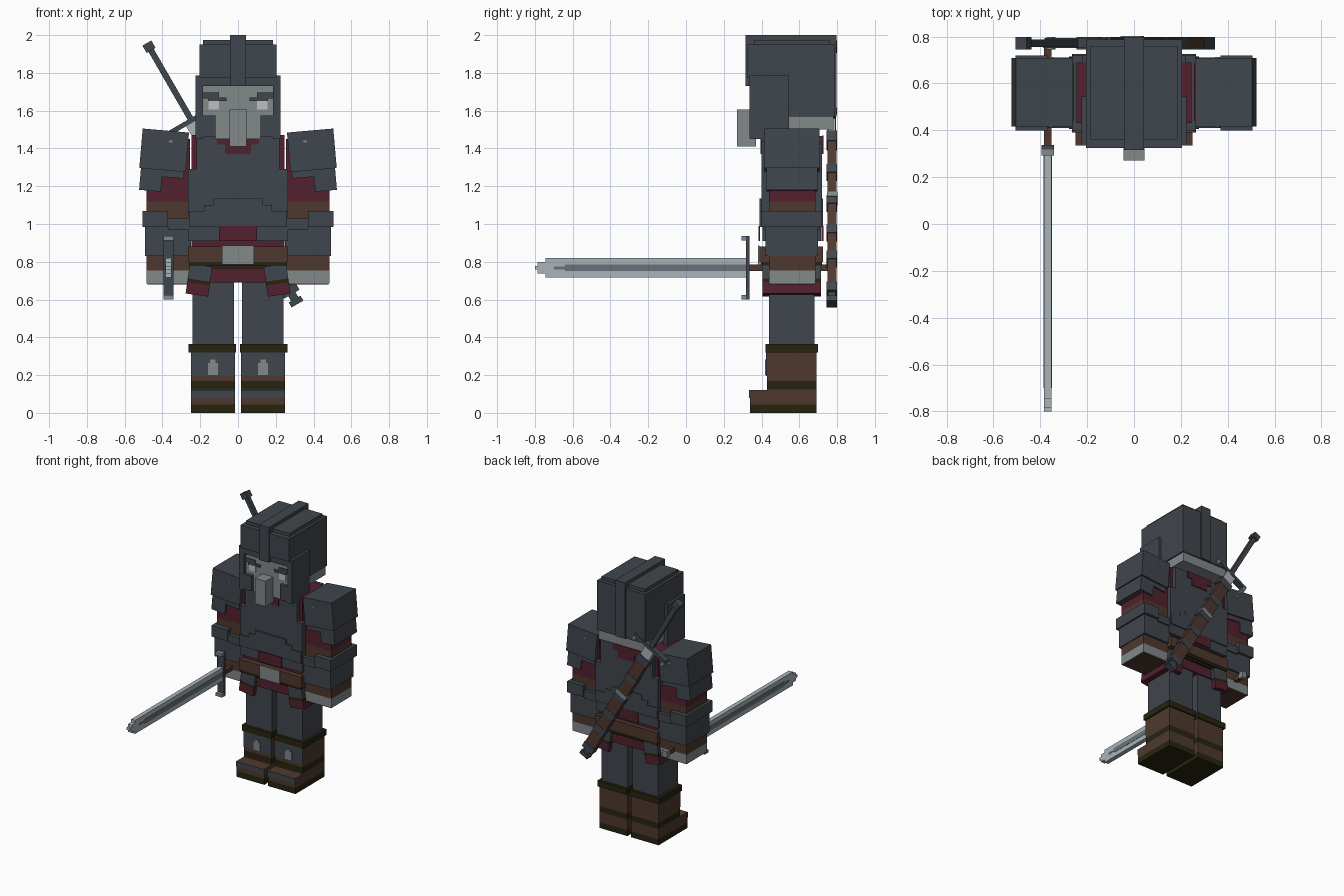
import bpy, bmesh
from math import radians
from mathutils import Matrix, Vector

default = bpy.data.objects.get("Cube")
if default:
    bpy.data.objects.remove(default, do_unlink=True)


def material(name, hexcode):
    channels = [int(hexcode[i:i + 2], 16) / 255 for i in (0, 2, 4)]
    colour = [((c + .055) / 1.055) ** 2.4 for c in channels] + [1]
    mat = bpy.data.materials.new(name)
    mat.use_nodes = True
    mat.diffuse_color = colour
    mat.node_tree.nodes["Principled BSDF"].inputs["Base Color"].default_value = colour
    return mat


slate = material("slate armour", "40464d")
maroon = material("maroon cloth", "52202f")
brown = material("brown leather", "4e392e")
olive = material("dark olive trim", "26240f")
skin = material("grey skin", "82888a")
steel = material("pale steel", "aab4b9")
fuller_grey = material("fuller grey", "68727a")
eye_white = material("eye white", "bcc0c2")


def box(name, mat, xs, ys, zs, frame=None):
    """Axis-aligned block between pairs of limits, optionally moved by a frame."""
    size = Vector([b - a for a, b in (xs, ys, zs)])
    middle = Vector([(a + b) / 2 for a, b in (xs, ys, zs)])
    bm = bmesh.new()
    bmesh.ops.create_cube(bm, size=1, matrix=Matrix.Translation(middle) @ Matrix.Diagonal(size).to_4x4())
    mesh = bpy.data.meshes.new(name)
    bm.to_mesh(mesh)
    bm.free()
    mesh.materials.append(mat)
    obj = bpy.data.objects.new(name, mesh)
    bpy.context.collection.objects.link(obj)
    if frame:
        obj.matrix_world = frame
    return obj


def centred(name, mat, half, ys, zs, frame=None):
    return box(name, mat, (-half, half), ys, zs, frame)


def pair(name, mat, xs, ys, zs, pivot=None, tilt=0):
    """Left block and its mirror; tilt turns both outwards around a pivot (x, z)."""
    for side, sign in (("left", 1), ("right", -1)):
        frame = None
        if pivot:
            place = Matrix.Translation((sign * pivot[0], 0, pivot[1]))
            frame = place @ Matrix.Rotation(radians(-tilt * sign), 4, "Y") @ place.inverted()
        box(side + "_" + name, mat, sorted(sign * x for x in xs), ys, zs, frame)


def pair_stack(name, xs, ys, bands, **tilted):
    """Mirrored stack of coloured bands, given as (material, bottom, top)."""
    for mat, low, high in bands:
        pair(name + "_" + mat.name.split()[-1], mat, xs, ys, (low, high), **tilted)


# Legs and boots
pair("leg", slate, (.02, .24), (.44, .68), (.3, .8))
pair_stack("boot", (.015, .25), (.43, .69),
           [(olive, 0, .045), (brown, .045, .125), (olive, .125, .17), (brown, .17, .33)])
pair_stack("boot_toe", (.015, .25), (.34, .43), [(olive, 0, .045), (brown, .045, .12)])
pair("boot_cuff", olive, (.01, .262), (.42, .7), (.32, .365))
pair("shin_plate", slate, (.015, .25), (.424, .432), (.195, .32))
pair("toe_plate", slate, (.015, .25), (.334, .342), (.08, .12))
pair("shin_badge", skin, (.105, .16), (.418, .426), (.2, .265))
pair("shin_badge_tip", skin, (.118, .147), (.418, .426), (.265, .282))

# Tunic, skirt and belt
centred("tunic", maroon, .245, (.43, .69), (.69, 1.47))
centred("skirt_trim", olive, .25, (.415, .705), (.765, .8))
pair_stack("skirt_panel", (.135, .255), (.405, .715),
           [(maroon, .63, .69), (olive, .69, .71), (slate, .71, .79)],
           pivot=(.25, .79), tilt=8)
centred("belt", brown, .265, (.39, .725), (.8, .88))
centred("belt_trim", olive, .26, (.395, .72), (.78, .8))
centred("buckle", skin, .085, (.38, .39), (.785, .885))

# Breastplate, belly plates and collar
centred("chest_plate", slate, .22, (.4, .72), (1.07, 1.465))
centred("rib_plate", slate, .265, (.4, .72), (1.05, 1.29))
centred("belly_plate", slate, .265, (.405, .715), (.91, 1.07))
for half, top in ((.26, 1.07), (.18, 1.1), (.13, 1.135)):
    centred("belly_step", slate, half, (.39, .725), (.985, top))
for name, ys in (("front", (.384, .392)), ("back", (.718, .727))):
    centred(name + "_belly_cloth", maroon, .1, ys, (.91, .99))
for name, ys in (("front", (.394, .401)), ("back", (.719, .727))):
    centred(name + "_collar", maroon, .11, ys, (1.42, 1.468))
    centred(name + "_collar_point", maroon, .07, ys, (1.37, 1.42))

# Arms with bracers
arm_x, arm_y = (.255, .485), (.44, .685)
pair_stack("arm", arm_x, arm_y,
           [(skin, .685, .755), (brown, .755, .84), (brown, 1.03, 1.12), (maroon, 1.12, 1.45)])
pair("palm", brown, (.26, .48), (.445, .68), (.68, .687))
pair("bracer", slate, (.25, .492), (.42, .7), (.83, 1.03))
pair("elbow_guard", slate, (.37, .505), (.4, .72), (.985, 1.07))
pair("inner_elbow_guard", slate, (.25, .37), (.41, .71), (.97, 1.03))

# Layered shoulder armour, leaning outwards
lean = dict(pivot=(.39, 1.39), tilt=5)
pair("pauldron", slate, (.268, .514), (.415, .708), (1.285, 1.495), **lean)
pair("lower_pauldron", slate, (.39, .505), (.425, .695), (1.17, 1.29), **lean)
pair("inner_pauldron", slate, (.275, .4), (.425, .695), (1.25, 1.29), **lean)
for name, ys in (("front", (.411, .416)), ("back", (.707, .712))):
    pair(name + "_rivet", skin, (.35, .37), ys, (1.435, 1.445), **lean)

# Head, face and nose
centred("head", skin, .195, (.36, .78), (1.5, 1.9))
centred("jaw", skin, .12, (.36, .5), (1.45, 1.52))
centred("nose", skin, .045, (.27, .37), (1.41, 1.605))
pair("eye", eye_white, (.1, .155), (.354, .361), (1.605, 1.66))
pair("brow", slate, (.06, .16), (.351, .358), (1.65, 1.67))
pair("outer_brow", slate, (.1, .185), (.351, .358), (1.665, 1.695))

# Helmet with cheek guards and crest
centred("helmet", slate, .205, (.325, .788), (1.775, 1.95))
centred("helmet_back", slate, .205, (.54, .788), (1.57, 1.78))
centred("helmet_cap", slate, .185, (.36, .76), (1.95, 1.975))
centred("helmet_brow", slate, .225, (.335, .545), (1.73, 1.785))
pair("cheek_guard", slate, (.185, .225), (.335, .545), (1.45, 1.74))
pair("lower_cheek_guard", slate, (.12, .19), (.335, .4), (1.46, 1.575))
centred("crest_top", slate, .042, (.315, .798), (1.94, 2))
centred("crest_front", slate, .042, (.315, .335), (1.73, 1.95))
centred("crest_back", slate, .042, (.78, .798), (1.57, 1.95))

# Sword held in the right hand, pointing forwards
held = Matrix.Translation((-.368, 0, .768))
centred("blade", steel, .017, (-.745, .325), (-.052, .052), held)
centred("blade_point", steel, .017, (-.785, -.74), (-.03, .03), held)
centred("blade_tip", steel, .017, (-.8, -.78), (-.01, .01), held)
for low, high, half in ((-.7, -.64, .008), (-.64, .325, .018)):
    centred("blade_fuller", fuller_grey, .019, (low, high), (-half, half), held)
centred("sword_guard", slate, .027, (.318, .337), (-.168, .168), held)
for sign in (1, -1):
    zs = sorted((sign * .145, sign * .168))
    centred("sword_guard_end", skin, .027, (.293, .32), zs, held)
centred("sword_grip", brown, .015, (.335, .755), (-.017, .017), held)
centred("sword_pommel", skin, .02, (.75, .785), (-.025, .025), held)

# Second sword sheathed diagonally across the back
slung = Matrix.Translation((-.25, .772, 1.555)) @ Matrix.Rotation(radians(-30), 4, "Y")
thick = (-.027, .027)
centred("sheath", brown, .044, (-.024, .024), (-1.04, -.1), slung)
centred("sheath_mouth", slate, .052, thick, (-.16, -.1), slung)
for low in (-.35, -.54, -.72, -.88):
    centred("sheath_band", slate, .047, thick, (low, low + .05), slung)
centred("sheath_clasp", skin, .05, (-.025, .03), (-.5, -.47), slung)
centred("sheath_end", slate, .047, thick, (-1.07, -1.02), slung)
centred("sheath_neck", slate, .022, (-.02, .02), (-1.1, -1.07), slung)
centred("sheath_tip", slate, .036, thick, (-1.13, -1.1), slung)
centred("sheathed_blade", steel, .04, (-.02, .02), (-.1, -.02), slung)
centred("slung_guard", slate, .15, (-.022, .022), (-.02, .005), slung)
pair_ends = ((-.15, -.125), (.125, .15))
for xs in pair_ends:
    box("slung_guard_end", skin, xs, thick, (-.045, -.015), slung)
centred("slung_grip", slate, .016, (-.016, .016), (0, .43), slung)
centred("slung_pommel", slate, .027, thick, (.42, .465), slung)
